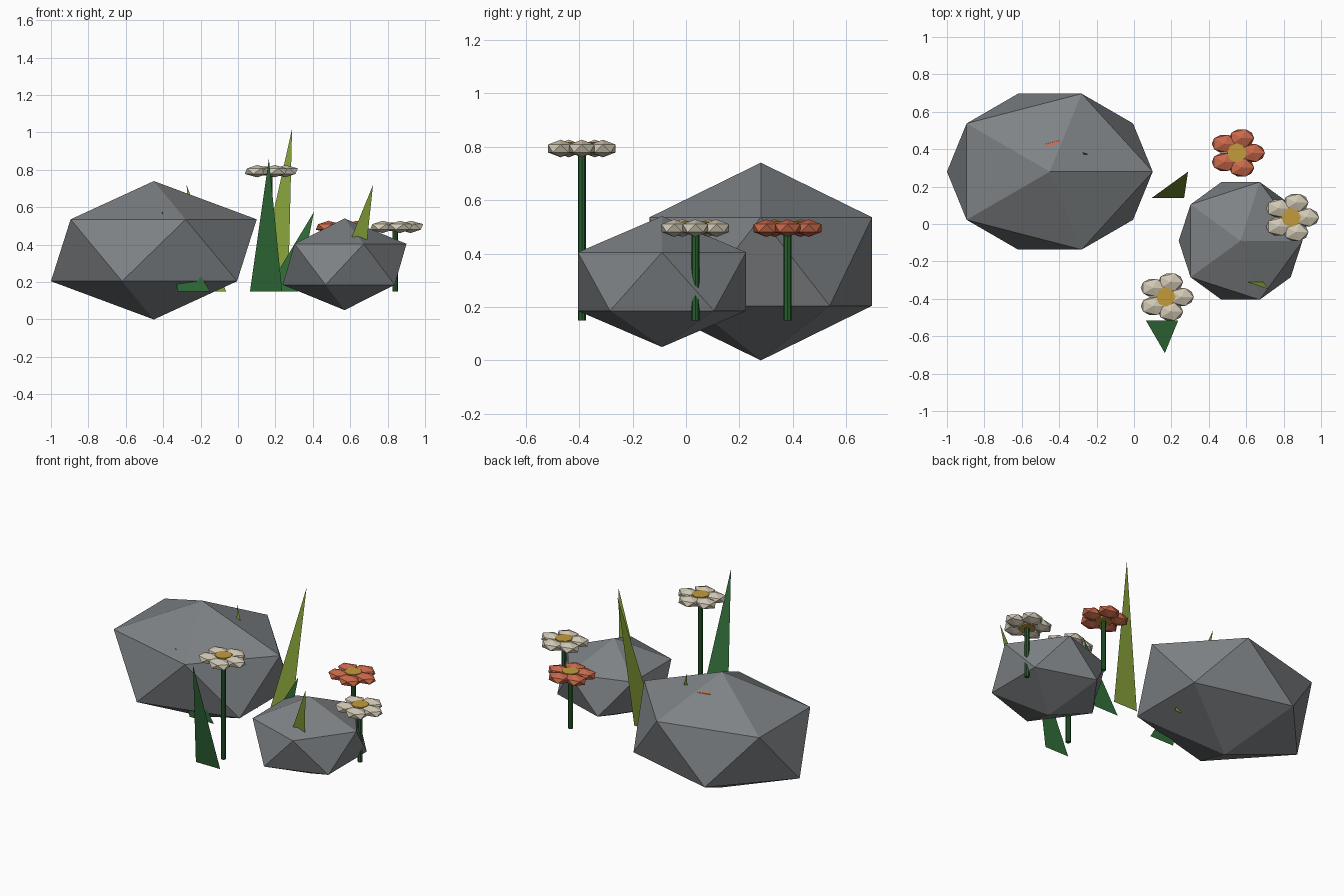
import bpy, bmesh, math
from mathutils import Matrix

cube = bpy.data.objects.get("Cube")
if cube:
    bpy.data.objects.remove(cube)


def material(name, r, g, b):
    mat = bpy.data.materials.new(name)
    mat.use_nodes = True
    mat.diffuse_color = (r, g, b, 1)
    bsdf = next(n for n in mat.node_tree.nodes if n.type == 'BSDF_PRINCIPLED')
    bsdf.inputs["Base Color"].default_value = (r, g, b, 1)
    bsdf.inputs["Roughness"].default_value = 0.9
    return mat


STONE = material("stone grey", 0.21, 0.225, 0.235)
STEM = material("stem green", 0.02, 0.115, 0.027)
LEAF = material("leaf green", 0.032, 0.16, 0.042)
OLIVE = material("olive green", 0.23, 0.34, 0.04)
CREAM = material("cream white", 0.64, 0.58, 0.46)
CORAL = material("coral red", 0.59, 0.14, 0.07)
YELLOW = material("pollen yellow", 0.54, 0.33, 0.045)

GROUND = 0.15  # level where the plants begin


def finish(name, bm, mat):
    mesh = bpy.data.meshes.new(name)
    bm.to_mesh(mesh)
    bm.free()
    mesh.materials.append(mat)
    obj = bpy.data.objects.new(name, mesh)
    bpy.context.collection.objects.link(obj)
    return obj


def add_ball(bm, centre, radii):
    place = Matrix.Translation(centre) @ Matrix.Diagonal((*radii, 1))
    bmesh.ops.create_icosphere(bm, subdivisions=1, radius=1, matrix=place)


def cylinder(name, x, y, low, high, radius, mat):
    bm = bmesh.new()
    bmesh.ops.create_cone(bm, cap_ends=True, segments=8, radius1=radius, radius2=radius,
                          depth=high - low, matrix=Matrix.Translation((x, y, (low + high) / 2)))
    finish(name, bm, mat)


def rock(name, centre, radii):
    bm = bmesh.new()
    add_ball(bm, centre, radii)
    finish(name, bm, STONE)


def flower(name, x, y, z, petal_mat):
    cylinder(name + "_stem", x, y, GROUND, z, 0.015, STEM)
    cylinder(name + "_centre", x, y, z - 0.022, z + 0.024, 0.052, YELLOW)
    bm = bmesh.new()
    for i in range(5):
        a = i * math.tau / 5
        add_ball(bm, (x + 0.083 * math.cos(a), y + 0.083 * math.sin(a), z),
                 (0.075, 0.056, 0.033))
    finish(name + "_petals", bm, petal_mat)


def blade(name, x, y, tip, mat):
    # Single flat leaf, wide at the foot
    bm = bmesh.new()
    foot = [(x - 0.086, y, GROUND), (x + 0.086, y, GROUND)]
    bm.faces.new([bm.verts.new(p) for p in foot + [tip]])
    finish(name, bm, mat)


# Rocks
rock("large_rock", (-0.45, 0.28, 0.37), (0.615, 0.49, 0.37))
rock("small_rock", (0.57, -0.09, 0.295), (0.37, 0.37, 0.245))

# Flowers
flower("tall_flower", 0.17, -0.39, 0.793, CREAM)
flower("side_flower", 0.84, 0.035, 0.495, CREAM)
flower("back_flower", 0.55, 0.38, 0.495, CORAL)
flower("buried_flower", -0.442, 0.32, 0.643, CORAL)

# Grass blades
blade("front_blade", 0.15, -0.517, (0.165, -0.69, 0.86), LEAF)
blade("tall_blade", 0.182, 0.14, (0.289, 0.28, 1.02), OLIVE)
blade("middle_blade", 0.235, 0.03, (0.406, 0.03, 0.575), LEAF)
blade("small_rock_blade", 0.575, -0.27, (0.722, -0.35, 0.72), OLIVE)
blade("large_rock_front_blade", -0.235, -0.03, (-0.406, -0.052, 0.575), LEAF)
blade("large_rock_back_blade", -0.15, 0.29, (-0.275, 0.385, 0.72), OLIVE)
